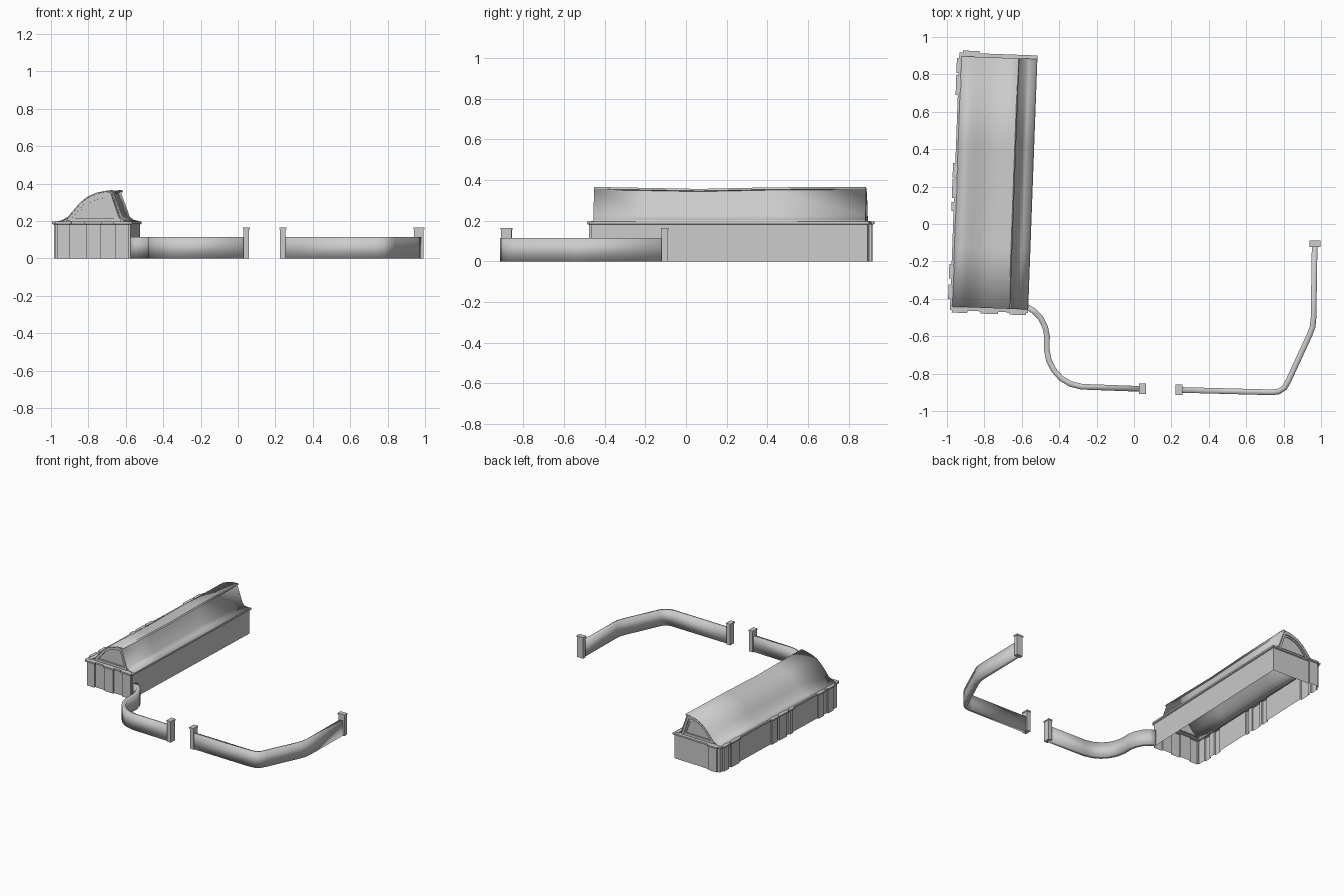
import bpy, bmesh, math
from mathutils import Matrix, Vector

cube = bpy.data.objects.get("Cube")
if cube:
    bpy.data.objects.remove(cube, do_unlink=True)

stone = bpy.data.materials.new("plain_grey")
stone.use_nodes = True
GREY = (0.6, 0.6, 0.6, 1)
stone.diffuse_color = GREY
stone.node_tree.nodes["Principled BSDF"].inputs["Base Color"].default_value = GREY

# Hall frame: u across, v along, slightly turned
HALL = Matrix.Translation((-0.75, 0.22, 0)) @ Matrix.Rotation(math.radians(-2.1), 4, 'Z')
W, L, WALL_TOP = 0.2, 0.68, 0.186


def finish(name, bm, matrix=None, smooth=False, thickness=0, offset=-1):
    me = bpy.data.meshes.new(name)
    bm.to_mesh(me)
    bm.free()
    ob = bpy.data.objects.new(name, me)
    bpy.context.collection.objects.link(ob)
    me.materials.append(stone)
    if matrix:
        ob.matrix_world = matrix
    if smooth:
        bpy.ops.object.select_all(action='DESELECT')
        ob.select_set(True)
        bpy.context.view_layer.objects.active = ob
        bpy.ops.object.shade_smooth_by_angle(angle=math.radians(30))
    if thickness:
        mod = ob.modifiers.new("thickness", 'SOLIDIFY')
        mod.thickness, mod.offset, mod.use_even_offset = thickness, offset, True
    return ob


def loft(bm, rows, closed=False):
    """Join matching rows of points with quads."""
    rows = [[bm.verts.new(p) for p in row] for row in rows]
    n = len(rows[0])
    faces = []
    for a, b in zip(rows, rows[1:]):
        for i in range(n if closed else n - 1):
            j = (i + 1) % n
            faces.append(bm.faces.new((a[i], a[j], b[j], b[i])))
    return faces


# Pilasters (start, end) and bay divisions on each side, counter-clockwise
SIDES = [
    ([(-0.19, -0.125), (-0.035, 0.04), (0.12, 0.19)], []),
    ([], []),
    ([(0.11, 0.18)], [-0.1, 0.005]),
    ([(-0.65, -0.59), (-0.56, -0.47), (-0.09, -0.03), (-0.005, 0.08),
      (0.12, 0.15), (0.45, 0.51), (0.56, 0.62)], [-0.28, 0.3]),
]


def outline(off, depth=0.012):
    """Footprint with pilasters, grown by off; also flags panelled bays."""
    pts, flat = [], []
    for k, (pilasters, splits) in enumerate(SIDES):
        half = (W if k % 2 == 0 else L) + off
        items = [(-half, off)]
        for a, b in pilasters:
            items += [(a - off, off), (a - off, off + depth),
                      (b + off, off + depth), (b + off, off)]
        for s in splits:
            items.append((s, off))
        items = sorted(items, key=lambda p: p[0])
        for t, d in items:
            pts.append([(t, -L - d), (W + d, t), (-t, L + d), (-W - d, -t)][k])
            flat.append(d == off and k != 1)
    return pts, flat


def ring(off, z):
    return [(u, v, z) for u, v in outline(off)[0]]


# Hall walls with sunken panels in the bays
bm = bmesh.new()
faces = loft(bm, [ring(0, 0), ring(0, WALL_TOP)], closed=True)
pts, flat = outline(0)
bays = []
for i, f in enumerate(faces):
    j = (i + 1) % len(pts)
    span = (Vector(pts[i]) - Vector(pts[j])).length
    if flat[i] and flat[j] and span > 0.065:
        bays.append(f)
bmesh.ops.inset_individual(bm, faces=bays, thickness=0.024, depth=-0.01)
finish("hall_walls", bm, HALL)

# Cornice
bm = bmesh.new()
loft(bm, [ring(0, 0.18), ring(0.009, 0.184), ring(0.009, 0.196), ring(-0.03, 0.198)], closed=True)
finish("cornice", bm, HALL)

# Roof: curved slope, ridge lip, steep side and flared eave
ARCH = [(-0.135, 0.222), (-0.105, 0.258), (-0.07, 0.298), (-0.03, 0.33),
        (0.015, 0.35), (0.06, 0.36)]
PROFILE = [(-0.2, 0.196), (-0.165, 0.205)] + ARCH + [
    (0.105, 0.366), (0.112, 0.356), (0.1, 0.352),
    (0.146, 0.225), (0.165, 0.207), (0.207, 0.196)]
SAG = [(-0.67, 0), (-0.35, -0.006), (-0.15, -0.01), (0.2, -0.002), (0.67, 0)]
bm = bmesh.new()
loft(bm, [[(u, v, z + s * (z - 0.196) / 0.17) for u, z in PROFILE] for v, s in SAG])
finish("roof", bm, HALL, smooth=True, thickness=0.006)

# Gable ends with a raised arched frame
FRAME = [(-0.15, 0.2)] + ARCH + [(0.095, 0.358), (0.14, 0.225), (0.15, 0.2)]


def scaled(f):
    return [(0.02 + (u - 0.02) * f, 0.2 + (z - 0.2) * f) for u, z in FRAME]


for name, s in (("front", -1), ("back", 1)):
    bm = bmesh.new()
    bm.faces.new([bm.verts.new((u, s * 0.655, z - 0.002)) for u, z in PROFILE])
    finish(name + "_gable", bm, HALL)
    bm = bmesh.new()
    rows = [(0.97, 0.655), (0.97, 0.67), (0.84, 0.67), (0.84, 0.662), (0.76, 0.662), (0.76, 0.655)]
    loft(bm, [[(u, s * v, z) for u, z in scaled(f)] for f, v in rows])
    bmesh.ops.recalc_face_normals(bm, faces=bm.faces)
    finish(name + "_gable_frame", bm, HALL)
    # Sill under the gable window
    bm = bmesh.new()
    bmesh.ops.create_cube(bm, size=1, matrix=Matrix.Translation((0.01, s * 0.659, 0.206))
                          @ Matrix.Diagonal((0.27, 0.016, 0.02, 1)))
    finish(name + "_gable_sill", bm, HALL)


# Garden walls
def garden_wall(name, path):
    bm = bmesh.new()
    loft(bm, [[(x, y, z) for x, y in path] for z in (0, 0.115)])
    finish(name, bm, smooth=True, thickness=0.03, offset=0)


garden_wall("curved_wall", [
    (-0.57, -0.445), (-0.535, -0.465), (-0.5, -0.5), (-0.475, -0.55), (-0.465, -0.6),
    (-0.467, -0.67), (-0.455, -0.73), (-0.43, -0.78), (-0.39, -0.825),
    (-0.34, -0.855), (-0.28, -0.87), (0.045, -0.882)])
garden_wall("angled_wall", [
    (0.24, -0.887), (0.74, -0.9), (0.775, -0.895), (0.805, -0.875), (0.825, -0.84),
    (0.94, -0.59), (0.955, -0.55), (0.96, -0.5), (0.966, -0.11)])


# Gate piers with caps
def pier(name, x, y, sx, sy):
    bm = bmesh.new()
    for grow, z0, z1 in ((0, 0, 0.154), (0.006, 0.154, 0.165)):
        bmesh.ops.create_cube(bm, size=1, matrix=Matrix.Translation((x, y, (z0 + z1) / 2))
                              @ Matrix.Diagonal((sx + grow, sy + grow, z1 - z0, 1)))
    finish(name, bm)


pier("left_gate_pier", 0.24, -0.885, 0.03, 0.05)
pier("right_gate_pier", 0.045, -0.882, 0.03, 0.05)
pier("end_pier", 0.967, -0.105, 0.052, 0.03)
